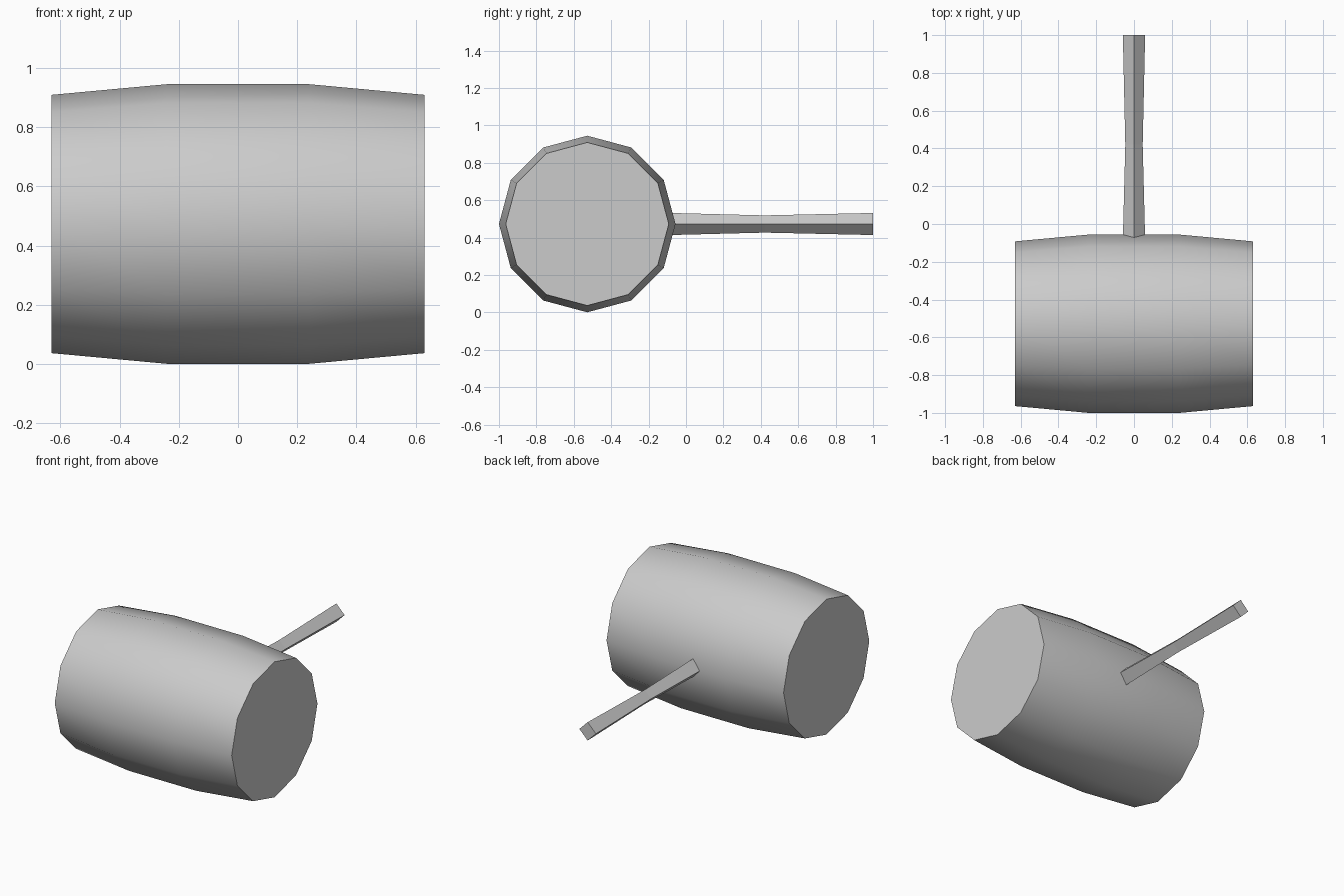
import bpy
import bmesh
import math
from mathutils import Vector

cube = bpy.data.objects.get("Cube")
if cube:
    bpy.data.objects.remove(cube, do_unlink=True)

grey = bpy.data.materials.new("plain grey")
grey.use_nodes = True
colour = (0.6, 0.6, 0.6, 1)
grey.diffuse_color = colour
grey.node_tree.nodes["Principled BSDF"].inputs["Base Color"].default_value = colour


def lathe(name, profile, sides, axis, origin, smooth):
    """Capped solid swept through (position, radius) pairs along a horizontal axis."""
    axis, up = Vector(axis), Vector((0, 0, 1))
    side = up.cross(axis)
    bm = bmesh.new()
    rings = []
    for along, radius in profile:
        ring = []
        for i in range(sides):
            a = math.tau * i / sides
            offset = (side * math.cos(a) + up * math.sin(a)) * radius
            ring.append(bm.verts.new(Vector(origin) + axis * along + offset))
        rings.append(ring)
    for low, high in zip(rings, rings[1:]):
        for i in range(sides):
            j = (i + 1) % sides
            face = bm.faces.new((low[i], low[j], high[j], high[i]))
            face.smooth = smooth
    bm.faces.new(rings[0][::-1])
    bm.faces.new(rings[-1])
    bmesh.ops.recalc_face_normals(bm, faces=bm.faces)
    # Keep the flat end caps crisp
    for edge in bm.edges:
        edge.smooth = edge.calc_face_angle(0) < math.radians(50)
    mesh = bpy.data.meshes.new(name)
    bm.to_mesh(mesh)
    bm.free()
    mesh.materials.append(grey)
    obj = bpy.data.objects.new(name, mesh)
    bpy.context.collection.objects.link(obj)
    return obj


# Barrel-shaped mallet head lying across x
lathe("mallet_head", [(-0.63, 0.436), (-0.24, 0.472), (0.24, 0.472), (0.63, 0.436)],
      12, (1, 0, 0), (0, -0.528, 0.473), True)

# Square handle, narrowed at the middle, running back from the head
lathe("handle", [(-0.16, 0.061), (0.42, 0.046), (1.0, 0.059)],
      4, (0, 1, 0), (0, 0, 0.473), False)
